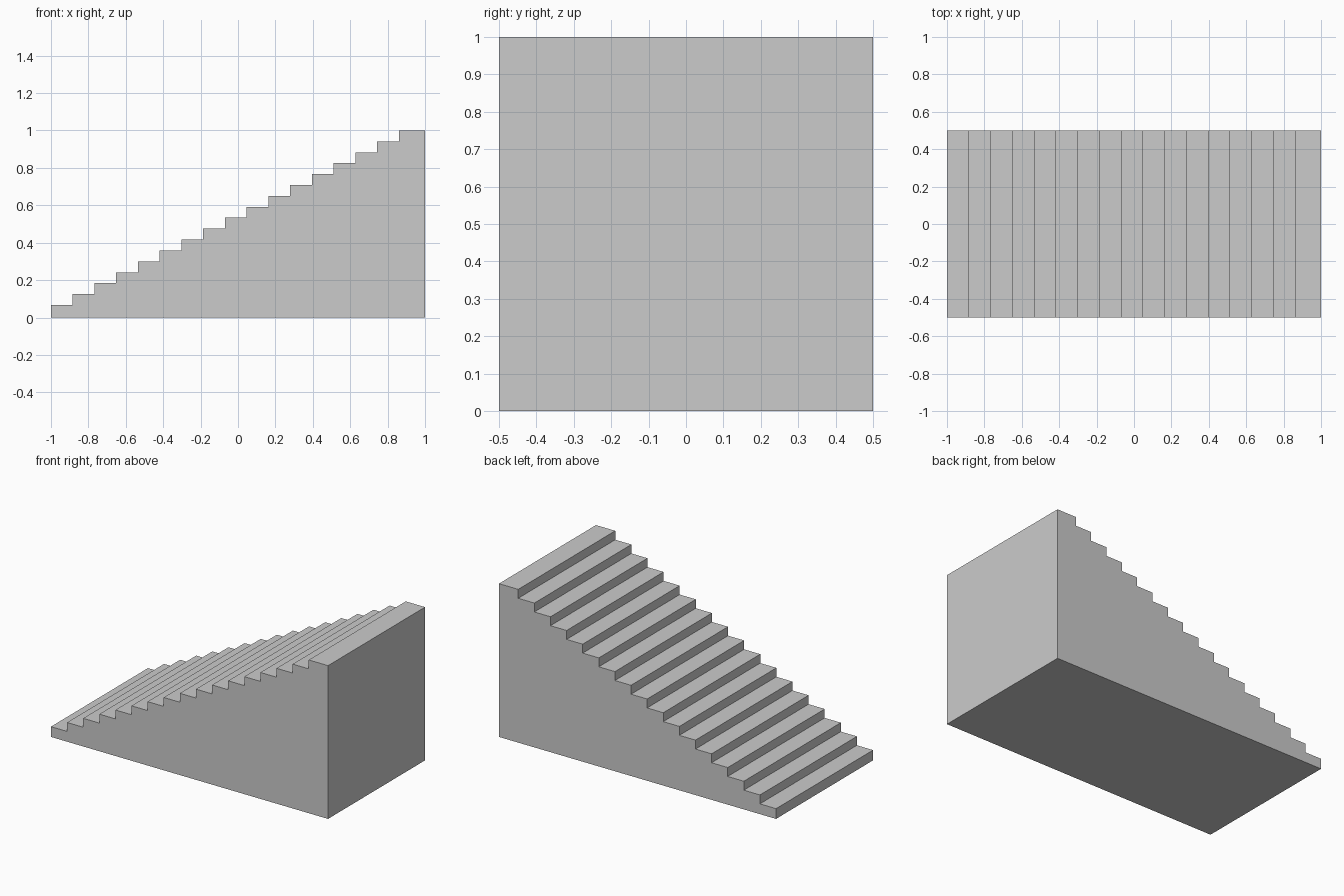
import bpy, bmesh

if "Cube" in bpy.data.objects:
    bpy.data.objects.remove(bpy.data.objects["Cube"])

STEPS = 17
FIRST_RISE, RISE = 0.067, (1 - 0.067) / 16
TREAD = 0.1163
WIDTH = 1.0

# Side profile: flat base, then a zigzag of risers and treads up to the tall back
profile = [(1.0, 0.0), (-1.0, 0.0)]
x = -1.0
for i in range(STEPS):
    z = FIRST_RISE + i * RISE
    profile.append((x, z))
    x = 1.0 if i == STEPS - 1 else x + TREAD
    profile.append((x, z))

# Extrude the profile across the width
bm = bmesh.new()
face = bm.faces.new([bm.verts.new((px, -WIDTH / 2, pz)) for px, pz in profile])
side = bmesh.ops.extrude_face_region(bm, geom=[face])
verts = [g for g in side["geom"] if isinstance(g, bmesh.types.BMVert)]
bmesh.ops.translate(bm, verts=verts, vec=(0, WIDTH, 0))
bmesh.ops.recalc_face_normals(bm, faces=bm.faces)

mesh = bpy.data.meshes.new("staircase")
bm.to_mesh(mesh)
bm.free()
bpy.context.collection.objects.link(bpy.data.objects.new("staircase", mesh))
